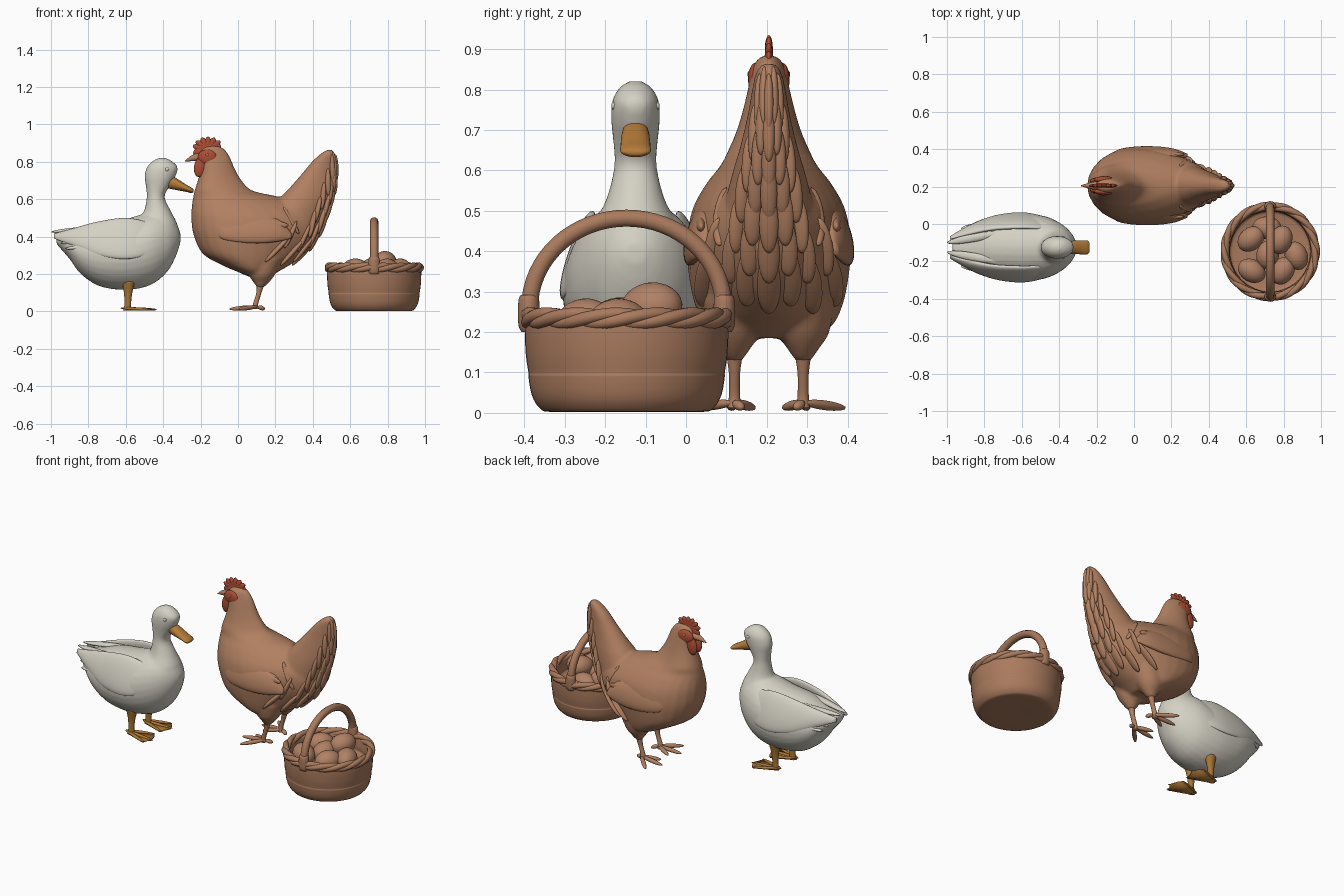
import bpy, bmesh, math
from math import sin, cos, pi, tau
from mathutils import Vector, Matrix
from mathutils.bvhtree import BVHTree

if "Cube" in bpy.data.objects:
    bpy.data.objects.remove(bpy.data.objects["Cube"])


def material(name, r, g, b):
    m = bpy.data.materials.new(name)
    m.use_nodes = True
    m.diffuse_color = (r, g, b, 1)
    m.node_tree.nodes["Principled BSDF"].inputs["Base Color"].default_value = (r, g, b, 1)
    return m


WHITE = material("cream_white", .66, .635, .55)
BROWN = material("hen_brown", .44, .215, .12)
RED = material("comb_red", .42, .075, .035)
ORANGE = material("bill_orange", .47, .20, .04)
AMBER = material("foot_amber", .40, .18, .035)
WICKER = material("wicker_brown", .40, .195, .11)
EGG = material("egg_brown", .44, .22, .13)


def finish(name, bm, mat, voxel=0):
    bmesh.ops.recalc_face_normals(bm, faces=bm.faces)
    me = bpy.data.meshes.new(name)
    bm.to_mesh(me)
    bm.free()
    me.materials.append(mat)
    me.shade_smooth()
    ob = bpy.data.objects.new(name, me)
    bpy.context.collection.objects.link(ob)
    if voxel:  # fuse overlapping volumes into one skin
        r = ob.modifiers.new("fuse", 'REMESH')
        r.mode, r.voxel_size, r.use_smooth_shade = 'VOXEL', voxel, True
        s = ob.modifiers.new("soften", 'SMOOTH')
        s.factor, s.iterations = .5, 4


def spline(rows, n=5):
    """Catmull-Rom interpolation of number rows."""
    out = []
    for i in range(len(rows) - 1):
        p = [rows[max(0, min(len(rows) - 1, i + k))] for k in (-1, 0, 1, 2)]
        for j in range(n):
            t = j / n
            out.append([b + .5 * t * (c - a + t * (2*a - 5*b + 4*c - d + t * (3*(b - c) + d - a)))
                        for a, b, c, d in zip(*p)])
    return out + [list(rows[-1])]


def loft(bm, rows, axis, cy, side=1, skew=0, lean=0, seg=28):
    """Oval rings; row = position, low, high, half width, optional side offset."""
    rings = []
    for t, lo, hi, hw, *off in spline(rows):
        ring = []
        for k in range(seg):
            c, s = cos(tau * k / seg), sin(tau * k / seg)
            d = (hi - lo) / 2 * c
            y = cy + side * ((off[0] if off else 0) + hw * s * (1 - skew * c) - lean * d)
            m = (lo + hi) / 2 + d
            ring.append(bm.verts.new((t, y, m) if axis == 'x' else (m, y, t)))
        rings.append(ring)
    for a, b in zip(rings, rings[1:]):
        for k in range(seg):
            bm.faces.new((a[k], a[k - 1], b[k - 1], b[k]))
    bm.faces.new(rings[0])
    bm.faces.new(rings[-1])


def blade(bm, a, b, w, h):
    """Ellipsoid from a to b, half width w and half thickness h."""
    a, b = Vector(a), Vector(b)
    d = b - a
    m = Matrix.Translation((a + b) / 2) @ d.to_track_quat('X', 'Z').to_matrix().to_4x4()
    m = m @ Matrix.Diagonal((d.length / 2, w, h, 1))
    bmesh.ops.create_icosphere(bm, subdivisions=3, radius=1, matrix=m)


def tube(name, pts, radius, mat, cyclic=False):
    cu = bpy.data.curves.new(name, 'CURVE')
    cu.dimensions, cu.bevel_depth, cu.bevel_resolution = '3D', radius, 3
    cu.use_fill_caps = True
    sp = cu.splines.new('POLY')
    sp.points.add(len(pts) - 1)
    for p, co in zip(sp.points, pts):
        p.co = (*co, 1)
    sp.use_cyclic_u = cyclic
    src = bpy.data.objects.new(name + "_path", cu)
    bpy.context.collection.objects.link(src)
    bpy.context.view_layer.update()
    me = bpy.data.meshes.new_from_object(src.evaluated_get(bpy.context.evaluated_depsgraph_get()))
    bpy.data.objects.remove(src)
    me.materials.clear()
    me.materials.append(mat)
    me.shade_smooth()
    bpy.context.collection.objects.link(bpy.data.objects.new(name, me))


# Duck body, neck and head
DY = -.125
bm = bmesh.new()
loft(bm, [(-.97, .36, .41, .05), (-.9, .28, .42, .105), (-.84, .2, .44, .14), (-.74, .135, .475, .17),
          (-.6, .115, .495, .182), (-.47, .14, .53, .165), (-.38, .21, .52, .12),
          (-.33, .3, .47, .07), (-.308, .37, .42, .025)], 'x', DY)
loft(bm, [(.36, -.6, -.33, .13), (.45, -.55, -.32, .11), (.53, -.505, -.355, .072),
          (.61, -.488, -.392, .053), (.67, -.493, -.365, .055), (.72, -.5, -.335, .06),
          (.77, -.488, -.322, .058), (.805, -.455, -.355, .04), (.821, -.42, -.39, .015)], 'z', DY)
finish("duck_body", bm, WHITE, .01)

# Duck bill
bm = bmesh.new()
loft(bm, [(-.38, .66, .735, .03), (-.335, .65, .715, .035), (-.28, .64, .68, .037),
          (-.25, .633, .663, .037), (-.238, .638, .653, .025)], 'x', DY)
finish("duck_bill", bm, ORANGE)

for s, tag in ((1, "back"), (-1, "front")):
    # Wing with trailing feathers
    bm = bmesh.new()
    loft(bm, [(-.42, .4, .43, .008, .11), (-.48, .31, .475, .02, .13), (-.6, .28, .5, .026, .143),
              (-.75, .3, .48, .026, .13), (-.88, .35, .445, .022, .092),
              (-.985, .39, .415, .008, .05)], 'x', DY, s, lean=.33)
    for k in range(4):
        blade(bm, (-.7, DY + s * (.08 + .015 * k), .45 - .03 * k),
              (-1 + .025 * k, DY + s * (.025 + .025 * k), .425 - .03 * k), .022, .013)
    finish("duck_wing_" + tag, bm, WHITE)
    bm = bmesh.new()
    blade(bm, (-.39, DY + s * .054, .76), (-.37, DY + s * .054, .76), .006, .01)
    finish("duck_eye_" + tag, bm, WHITE)
    # Leg and webbed foot
    bm = bmesh.new()
    y = DY + s * .085
    loft(bm, [(.004, -.615, -.57, .018), (.04, -.607, -.572, .015), (.1, -.61, -.565, .018),
              (.16, -.62, -.55, .03)], 'z', y)
    tips = [(-.47, y - .06), (-.46, y - .03), (-.442, y + s * .012), (-.46, y + .045), (-.48, y + .065)]
    tips = [(-.605, y - .012)] + tips + [(-.605, y + .012)]
    f = bm.faces.new([bm.verts.new((px, py, .004)) for px, py in tips])
    ext = bmesh.ops.extrude_face_region(bm, geom=[f])
    bmesh.ops.translate(bm, vec=(0, 0, .008), verts=[v for v in ext["geom"] if isinstance(v, bmesh.types.BMVert)])
    for px, py in (tips[1], tips[3], tips[5]):
        blade(bm, (-.63, y, .018), (px + .01, py, .01), .011, .008)
    finish("duck_foot_" + tag, bm, AMBER)

# Hen body, neck and tail
HY = .205
bm = bmesh.new()
loft(bm, [(.185, .06, .17, .11), (.215, -.01, .22, .152), (.25, -.09, .28, .172), (.31, -.19, .36, .188),
          (.41, -.238, .43, .198), (.5, -.25, .43, .185), (.565, -.247, .35, .152),
          (.61, -.24, .23, .118), (.645, -.233, .08, .1), (.7, -.215, .02, .077), (.76, -.2, -.015, .06),
          (.83, -.205, -.045, .044), (.87, -.19, -.075, .032), (.885, -.155, -.105, .012)], 'z', HY, skew=.25)
loft(bm, [(.36, .1, .36, .12), (.44, .13, .435, .12), (.52, .17, .47, .105), (.6, .22, .502, .085),
          (.66, .275, .515, .068), (.74, .345, .52, .05), (.8, .395, .522, .04), (.845, .445, .52, .03),
          (.865, .48, .505, .014)], 'z', HY, skew=.3)
for s in (-1, 1):  # feathered thighs
    loft(bm, [(.13, .1, .14, .02), (.16, .08, .17, .04), (.2, .055, .2, .065), (.28, .04, .24, .08)],
         'z', HY + s * .085)
surface = BVHTree.FromBMesh(bm)
finish("hen_body", bm, BROWN, .01)

# Overlapping rump and tail feathers, laid on the rear surface
bm = bmesh.new()
for i in range(7):
    for j in range(-3, 4):
        spread = .013 + .007 * i
        z = .77 - .075 * i + .018 * (j % 2)
        top = surface.ray_cast(Vector((1, HY + j * spread * .85, z + .07)), Vector((-1, 0, 0)))
        low = surface.ray_cast(Vector((1, HY + j * spread, z - .07)), Vector((-1, 0, 0)))
        if top[0] and low[0] and (top[0] - low[0]).length < .24:
            blade(bm, top[0], low[0] + Vector((.008, 0, -.005)), .012 + .003 * i, .014)
finish("hen_rump_feathers", bm, BROWN)

for s, tag in ((1, "back"), (-1, "front")):
    # Wing
    bm = bmesh.new()
    loft(bm, [(-.135, .42, .45, .008, .15), (-.08, .385, .5, .02, .17), (.02, .368, .515, .026, .178),
              (.13, .365, .51, .028, .176), (.22, .375, .49, .024, .168),
              (.285, .39, .42, .008, .162)], 'x', HY, s, lean=.25)
    for k in range(3):
        blade(bm, (.08, HY + s * .168, .47 - .03 * k), (.27 - .012 * k, HY + s * .167, .46 - .03 * k), .014, .022)
    finish("hen_wing_" + tag, bm, BROWN)
    # Leg and toes
    bm = bmesh.new()
    y = HY + s * .085
    loft(bm, [(.012, .075, .11, .017), (.04, .08, .108, .014), (.1, .098, .126, .014),
              (.17, .1, .15, .025)], 'z', y)
    for dx, dy in ((-.14, .01), (-.09, .105), (-.09, -.05), (.05, -.02)):
        blade(bm, (.105, y, .026), (.093 + dx, y + s * dy, .012), .013, .012)
    finish("hen_foot_" + tag, bm, BROWN)
    # Red cheek, wattle and eye
    bm = bmesh.new()
    blade(bm, (-.215, HY + s * .03, .825), (-.115, HY + s * .038, .825), .017, .041)
    blade(bm, (-.192, HY + s * .028, .83), (-.212, HY + s * .026, .718), .016, .033)
    finish("hen_cheek_" + tag, bm, RED)
    bm = bmesh.new()
    blade(bm, (-.173, HY + s * .049, .838), (-.157, HY + s * .049, .838), .004, .008)
    finish("hen_eye_" + tag, bm, BROWN)

# Comb and beak
bm = bmesh.new()
blade(bm, (-.24, HY, .845), (-.09, HY, .885), .012, .034)
for k in range(6):
    a = math.radians(165 - 25 * k)
    blade(bm, (-.16, HY, .865), (-.16 + .085 * cos(a), HY, .868 + .067 * sin(a)), .01, .018)
finish("hen_comb", bm, RED)
bm = bmesh.new()
loft(bm, [(-.283, .802, .806, .003), (-.255, .803, .83, .011), (-.22, .805, .845, .02),
          (-.18, .8, .85, .025)], 'x', HY)
finish("hen_beak", bm, BROWN)

# Basket shell, turned from a gently banded profile
BX, BY = .728, -.147
bm = bmesh.new()
profile = spline([(0, .004), (.18, .002), (.215, .012), (.235, .045), (.243, .09), (.243, .1),
                  (.25, .15), (.25, .23), (.225, .24), (.215, .18), (.2, .15), (0, .15)], 3)
vs = [bm.verts.new((BX + r, BY, z)) for r, z in profile]
es = [bm.edges.new(p) for p in zip(vs, vs[1:])]
bmesh.ops.spin(bm, geom=vs + es, cent=(BX, BY, 0), axis=(0, 0, 1), angle=tau, steps=56)
bmesh.ops.remove_doubles(bm, verts=bm.verts, dist=.0005)
finish("basket_shell", bm, WICKER)

# Twisted rim strands and arched handle
for k in range(3):
    pts = []
    for i in range(160):
        a = tau * i / 160
        ph = 5 * a + tau * k / 3
        r = .242 + .008 * cos(ph)
        pts.append((BX + r * cos(a), BY + r * sin(a), .234 + .011 * sin(ph)))
    tube("basket_rim_strand_%d" % (k + 1), pts, .0165, WICKER, True)
arch = [(BX, BY + .24 * cos(pi * i / 32), .26 + .222 * sin(pi * i / 32)) for i in range(33)]
tube("basket_handle", arch, .022, WICKER)
for s, tag in ((1, "back"), (-1, "front")):
    bm = bmesh.new()
    loft(bm, [(.2, BX - .026, BX + .026, .018), (.22, BX - .032, BX + .032, .026),
              (.275, BX - .03, BX + .03, .026), (.292, BX - .024, BX + .024, .02)], 'z', BY + s * .242)
    finish("handle_socket_" + tag, bm, WICKER)

# Eggs
eggs = [(.625, -.08, .222, 40), (.785, -.085, .262, 70), (.868, -.17, .222, 110),
        (.795, -.25, .222, 60), (.63, -.25, .222, 150), (.715, -.165, .225, 80), (.71, -.02, .2, 0)]
for n, (x, y, z, deg) in enumerate(eggs):
    bm = bmesh.new()
    d = Vector((cos(math.radians(deg)), sin(math.radians(deg)), .1)) * .078
    c = Vector((x, y, z))
    blade(bm, c - d, c + d, .061, .061)
    finish("egg_%d" % (n + 1), bm, EGG)
